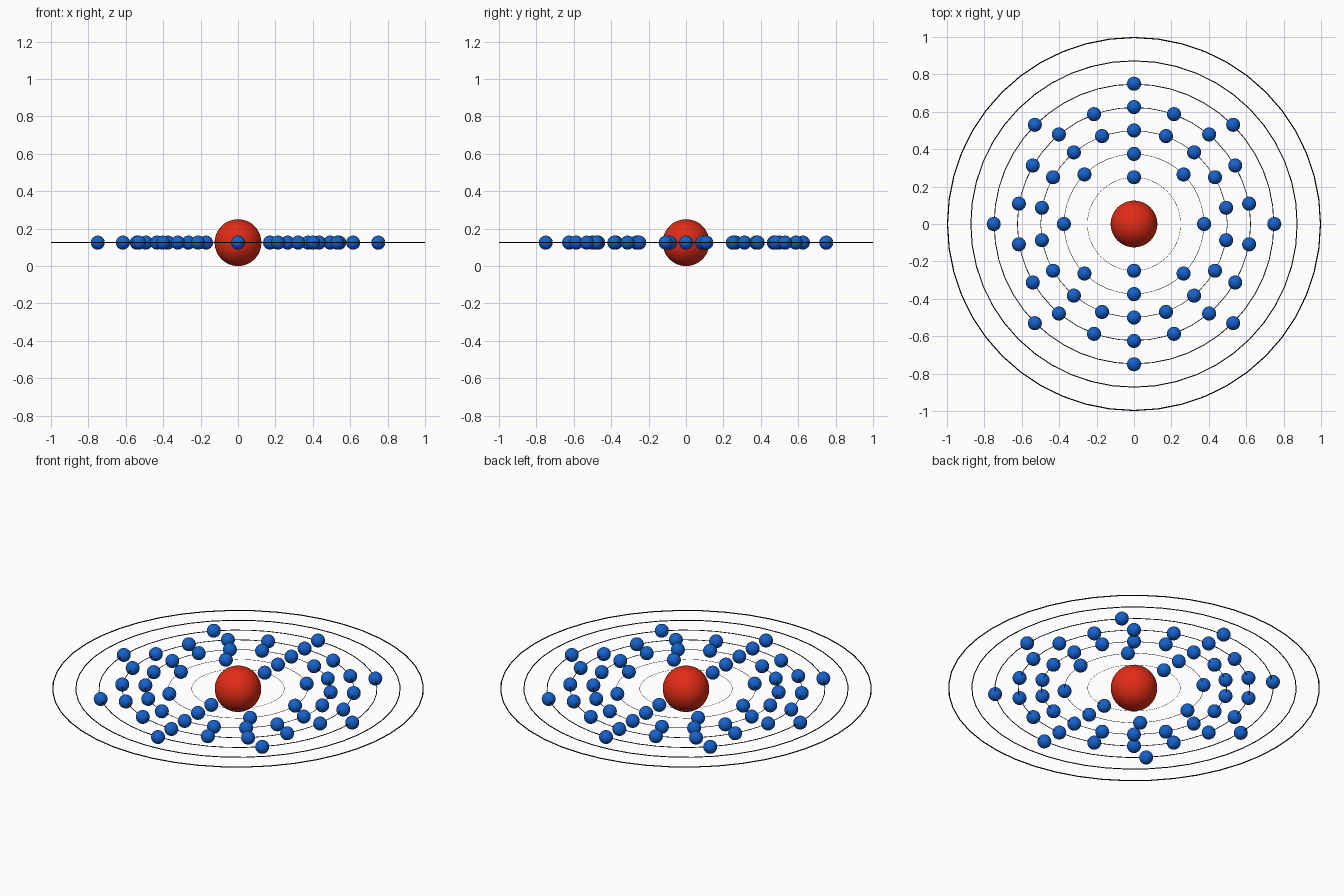
import bpy
from math import sin, cos, tau

if "Cube" in bpy.data.objects:
    bpy.data.objects.remove(bpy.data.objects["Cube"])

CENTRE_Z = 0.125


def material(name, rgb):
    mat = bpy.data.materials.new(name)
    mat.diffuse_color = (*rgb, 1)
    mat.use_nodes = True
    mat.node_tree.nodes["Principled BSDF"].inputs["Base Color"].default_value = mat.diffuse_color
    return mat


RED = material("red", (0.75, 0.025, 0.008))
BLUE = material("blue", (0.008, 0.12, 0.60))
BLACK = material("black", (0.0, 0.0, 0.0))


def finish(name, mat):
    obj = bpy.context.object
    obj.name = name
    obj.data.materials.append(mat)
    bpy.ops.object.shade_smooth()
    return obj


# nucleus
bpy.ops.mesh.primitive_uv_sphere_add(segments=48, ring_count=24, radius=0.125,
                                     location=(0, 0, CENTRE_Z))
finish("nucleus", RED)

# orbit rings: evenly spaced, wire thickness grows with the radius
for i in range(7):
    r = 0.25 + 0.125 * i
    wire = 0.003 * r
    bpy.ops.mesh.primitive_torus_add(major_segments=48, minor_segments=8,
                                     major_radius=r - wire, minor_radius=wire,
                                     location=(0, 0, CENTRE_Z))
    finish(f"orbit_ring_{i + 1}", BLACK)

# electrons: one shared ball, evenly spread around each filled ring from +y
bpy.ops.mesh.primitive_uv_sphere_add(segments=32, ring_count=16, radius=0.0375)
ball = finish("electron_1_1", BLUE)
for i, count in enumerate((2, 8, 18, 18, 8)):
    r = 0.25 + 0.125 * i
    for k in range(count):
        if i == 0 and k == 0:
            electron = ball
        else:
            electron = bpy.data.objects.new(f"electron_{i + 1}_{k + 1}", ball.data)
            bpy.context.collection.objects.link(electron)
        a = tau * k / count
        electron.location = (r * sin(a), r * cos(a), CENTRE_Z)
